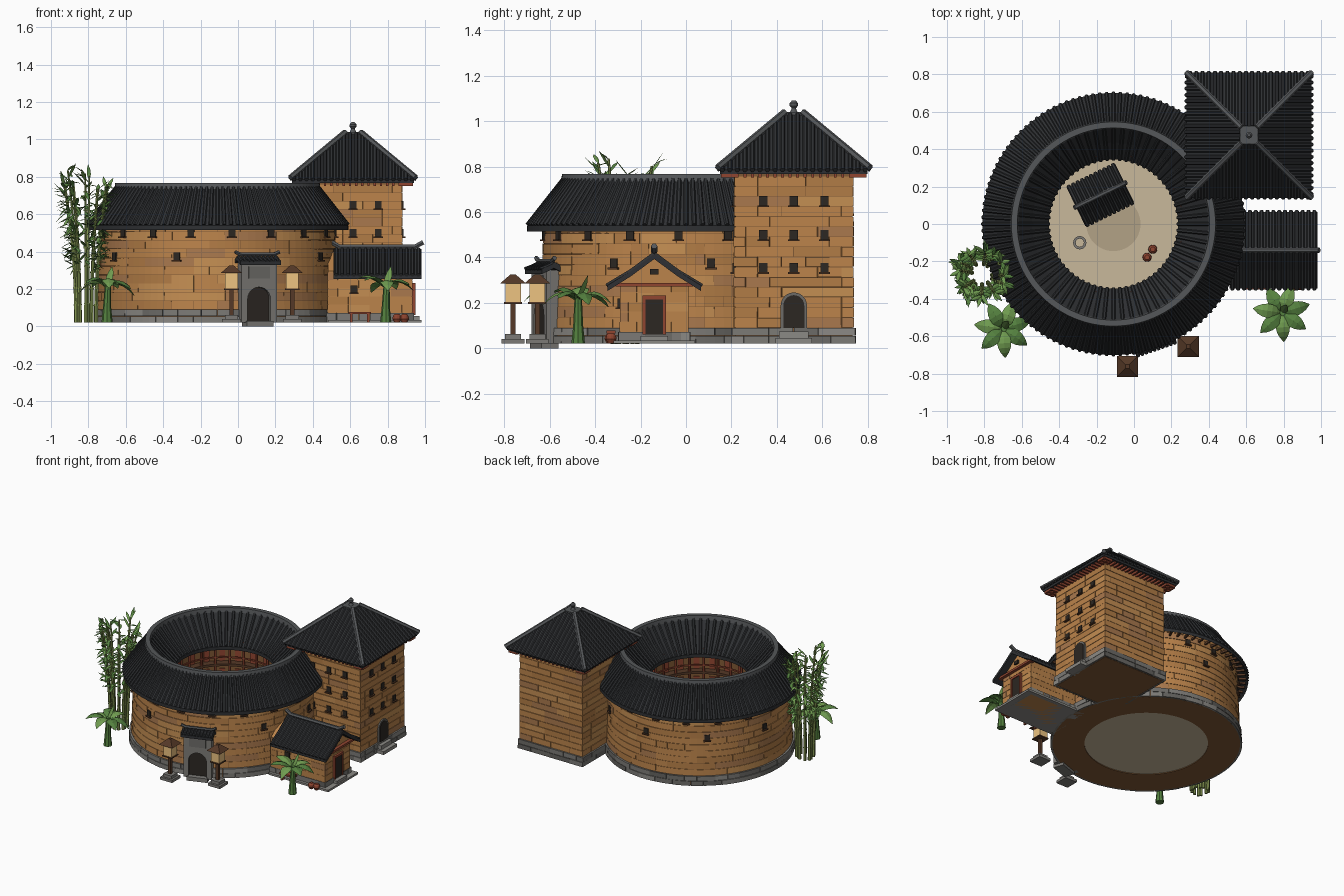
import bpy, bmesh, random
from math import sin, cos, pi, radians
from mathutils import Matrix, Vector as V

if "Cube" in bpy.data.objects:
    bpy.data.objects.remove(bpy.data.objects["Cube"])
random.seed(4)

def mat(n, *c):
    m = bpy.data.materials.new(n); m.diffuse_color = (*c, 1); return m
EARTH = [mat("earth%d" % i, *c) for i, c in enumerate([(.50, .23, .07), (.44, .20, .06), (.55, .27, .085), (.40, .19, .075)])]
STONE = [mat("stone%d" % i, c, c * .97, c * .9) for i, c in enumerate([.2, .15, .26, .12])]
TILE = mat("tile", .028, .030, .033); RIDGE = mat("ridge", .09, .095, .10); DARK = mat("dark", .025, .02, .016)
WOOD = mat("wood", .09, .04, .02); RED = mat("red_wood", .28, .06, .03); MUD = mat("core", .22, .10, .035)
SAND = mat("sand", .58, .48, .33); SAND2 = mat("sand_dark", .45, .36, .24); GLOW = mat("lamp", .85, .55, .22)
LEAF = [mat("leaf", .09, .22, .05), mat("leaf_light", .16, .33, .08)]; STEM = mat("stem", .25, .33, .09)
CX = -.11
I = Matrix.Identity(4)

def obj(name, bm, *mats):
    bmesh.ops.recalc_face_normals(bm, faces=bm.faces[:])
    me = bpy.data.meshes.new(name); bm.to_mesh(me); bm.free()
    for m in mats: me.materials.append(m)
    o = bpy.data.objects.new(name, me); bpy.context.collection.objects.link(o)
    return o

def frame(x, y, a): return Matrix.Translation((x, y, 0)) @ Matrix.Rotation(a, 4, 'Z')

def box(bm, x, y, z, M=I, mi=0):
    c = V(((x[0]+x[1])/2, (y[0]+y[1])/2, (z[0]+z[1])/2))
    r = bmesh.ops.create_cube(bm, size=1, matrix=M @ Matrix.Translation(c) @ Matrix.Diagonal((x[1]-x[0], y[1]-y[0], z[1]-z[0], 1)))
    for f in {f for v in r['verts'] for f in v.link_faces}: f.material_index = mi

def tube(bm, pts, r, n=6, M=I):
    pts = [M @ V(p) for p in pts]; rings = []
    for i, p in enumerate(pts):
        d = (pts[min(i+1, len(pts)-1)] - pts[max(i-1, 0)]).normalized()
        u = d.cross(V((0, 0, 1)) if abs(d.z) < .95 else V((1, 0, 0))).normalized(); w = d.cross(u)
        ri = r[i] if isinstance(r, list) else r
        rings.append([bm.verts.new(p + ri*(u*cos(2*pi*k/n) + w*sin(2*pi*k/n))) for k in range(n)])
    for a, b in zip(rings, rings[1:]):
        for k in range(n): bm.faces.new((a[k], a[k-1], b[k-1], b[k]))
    bm.faces.new(rings[0]); bm.faces.new(rings[-1])

def lathe(name, prof, m, x=CX, y=0, n=80, closed=True):
    bm = bmesh.new()
    R = [[bm.verts.new((x + r*cos(2*pi*k/n), y + r*sin(2*pi*k/n), z)) for r, z in prof] for k in range(n)]
    for k in range(n):
        for j in range(0 if closed else 1, len(prof)):
            bm.faces.new((R[k-1][j-1], R[k][j-1], R[k][j], R[k-1][j]))
    if not closed:
        for j in (0, -1): bm.faces.new([q[j] for q in R])
    return obj(name, bm, m)

def prism(bm, prof, y0, y1, M=I):
    """x-z outline extruded along y"""
    a, b = [[bm.verts.new(M @ V((x, y, z))) for x, z in prof] for y in (y0, y1)]
    bm.faces.new(a); bm.faces.new(b)
    for k in range(len(a)): bm.faces.new((a[k-1], a[k], b[k], b[k-1]))

def courses(name, c, pts, z0, z1, rows, s0, s1, dep, mats, run):
    """rows of random-length blocks around a closed loop, scaled from its centre"""
    bm = bmesh.new(); n = len(pts); h = (z1-z0)/rows
    for r in range(rows):
        za, zb = z0 + r*h, z0 + (r+1)*h - .0025
        i = random.randint(0, 3); end = i + n
        while i < end:
            j = min(i + random.randint(*run), end); q = []; e = random.uniform(0, dep*.4)
            for k in range(i, j+1):
                p = V(pts[k % n])
                if k == j: p = p.lerp(V(pts[(k-1) % n]), .05)
                row = []
                for z, d in ((za, -.012), (za, e), (zb, e), (zb, -.012)):
                    s = s0 + (s1-s0)*(z-z0)/(z1-z0) + d
                    row.append(bm.verts.new((c[0] + p.x*s, c[1] + p.y*s, z)))
                q.append(row)
            mi = random.choice([0, 0, 0, 1, 1, 2, 3]); fs = [bm.faces.new(q[0]), bm.faces.new(q[-1])]
            for a, b in zip(q, q[1:]): fs += [bm.faces.new((a[t-1], a[t], b[t], b[t-1])) for t in range(4)]
            for f in fs: f.material_index = mi
            i = j
    return obj(name, bm, *mats)

def rect(hx, hy, n=10):
    cs = [(hx, -hy), (hx, hy), (-hx, hy), (-hx, -hy)]
    return [V(cs[i]).lerp(V(cs[(i+1) % 4]), k/n) for i in range(4) for k in range(n)]

def arch(w, z0, zs, n=12): return [(-w, z0)] + [(-w*cos(pi*k/n), zs + w*sin(pi*k/n)) for k in range(n+1)] + [(w, z0)]

def window(bm, M, z, y=0):
    box(bm, (-.018, .018), (y-.006, y+.03), (z-.02, z+.02), M)
    box(bm, (-.025, .025), (y-.016, y+.02), (z-.028, z-.02), M, 1)

def gable(name, M, L, hw, ze, zr, n, r=.011):
    """tiled gable roof, ridge on local x, with upturned ridge ends"""
    bm = bmesh.new(); h = L/2
    prof = [(-hw, ze), (-hw*.5, ze+(zr-ze)*.46), (0, zr), (hw*.5, ze+(zr-ze)*.46), (hw, ze)]
    prism(bm, prof + [(x, z-.022) for x, z in prof[::-1]], -h, h, M @ Matrix.Rotation(pi/2, 4, 'Z'))
    for k in range(n):
        x = -h + L*(k+.5)/n
        for s in (-1, 1): tube(bm, [(x, s*(hw+.005), ze), (x, s*hw*.5, prof[1][1]), (x, 0, zr)], r, 6, M)
    obj(name + "_tiles", bm, TILE)
    bm = bmesh.new()
    t = min(.035, L*.1)
    tube(bm, [(-h-.01, 0, zr+t), (-h+t, 0, zr+.01), (h-t, 0, zr+.01), (h+.01, 0, zr+t)], r*1.3, 6, M)
    obj(name + "_ridge", bm, RIDGE)

# round house: core, stone base, rammed earth courses
circ = [(cos(2*pi*k/96), sin(2*pi*k/96)) for k in range(96)]
lathe("ring_core", [(.425, .02), (.645, .02), (.62, .6), (.53, .70), (.425, .61)], MUD)
courses("ring_stone_base", (CX, 0), circ, .02, .092, 2, .657, .655, .008, STONE, (2, 4))
courses("ring_earth_wall", (CX, 0), circ, .092, .6, 11, .643, .624, .006, EARTH, (2, 8))
lathe("courtyard_floor", [(.43, .025), (.43, .045)], SAND, closed=False)
lathe("courtyard_circle", [(.145, .04), (.145, .048)], SAND2, n=48, closed=False)

# galleries inside the ring
for i, z in enumerate((.22, .39)):
    lathe("gallery_floor%d" % i, [(.37, z), (.44, z), (.44, z+.018), (.37, z+.018)], WOOD)
    lathe("gallery_rail%d" % i, [(.373, z+.06), (.383, z+.06), (.383, z+.07), (.373, z+.07)], RED)
bm = bmesh.new()
for k in range(24):
    M = frame(CX, 0, 2*pi*k/24)
    tube(bm, [(.38, 0, .04), (.38, 0, .58)], .009, 6, M)
    for z in (.05, .24, .41): box(bm, (.415, .43), (-.02, .02), (z, z+.11), M @ Matrix.Rotation(pi/24, 4, 'Z'))
obj("gallery_columns_doors", bm, RED)

# ring roof
out = [(.70, .54), (.62, .642), (.535, .75)]; inn = [(.345, .55), (.435, .642), (.525, .75)]
lathe("ring_roof", out + inn[::-1] + [(r, z-.025) for r, z in inn] + [(r, z-.025) for r, z in out[::-1]], TILE, n=96)
bm = bmesh.new()
for p, n in ((out, 120), (inn, 64)):
    for k in range(n): tube(bm, [(r, 0, z+.003) for r, z in p], .0105, 6, frame(CX, 0, 2*pi*k/n))
obj("ring_roof_ribs", bm, TILE)
lathe("ring_ridge", [(.508, .735), (.552, .735), (.546, .767), (.514, .767)], RIDGE, n=96)
bm = bmesh.new()
for k in range(72): box(bm, (.61, .685), (-.006, .006), (.525, .54), frame(CX, 0, 2*pi*k/72))
obj("ring_rafters", bm, WOOD)
bm = bmesh.new()
for k in range(18): window(bm, frame(CX, 0, radians(7+20*k)), .5, -.63)
for k in range(9): window(bm, frame(CX, 0, radians(-20+40*k)), .375, -.634) if k not in (1,) else None
obj("ring_windows", bm, DARK, WOOD)

# gate, turned to face away from the ring centre
G = frame(CX, 0, radians(19))
bm = bmesh.new()
prism(bm, [(-.1, .02), (-.1, .345), (.1, .345), (.1, .02)] + arch(.065, .02, .145)[::-1], -.685, -.6, G)
obj("gate_surround", bm, STONE[0])
bm = bmesh.new(); prism(bm, arch(.066, .02, .145), -.662, -.62, G); obj("gate_door", bm, DARK)
bm = bmesh.new(); box(bm, (-.075, .075), (-.70, -.62), (0, .03), G); obj("gate_step", bm, STONE[0])
bm = bmesh.new(); box(bm, (-.06, .06), (-.69, -.68), (.255, .32), G); obj("gate_panel", bm, STONE[1])
gable("gate_roof", G @ Matrix.Translation((0, -.655, 0)), .23, .055, .35, .375, 10, .008)

# lanterns
for i, (x, y) in enumerate(((-.035, -.762), (.29, -.655))):
    M = frame(x, y, 0); bm = bmesh.new()
    box(bm, (-.05, .05), (-.05, .05), (.02, .04), M); box(bm, (-.035, .035), (-.035, .035), (.04, .062), M)
    obj("lantern_base%d" % i, bm, STONE[0])
    bm = bmesh.new(); box(bm, (-.011, .011), (-.011, .011), (.06, .2), M)
    box(bm, (-.04, .04), (-.04, .04), (.195, .203), M)
    bmesh.ops.create_cone(bm, cap_ends=True, segments=4, radius1=.08, radius2=.015, depth=.04,
                          matrix=M @ Matrix.Translation((0, 0, .306)) @ Matrix.Rotation(pi/4, 4, 'Z'))
    obj("lantern_post_roof%d" % i, bm, WOOD)
    bm = bmesh.new(); box(bm, (-.034, .034), (-.034, .034), (.203, .288), M); obj("lantern_lamp%d" % i, bm, GLOW)

# square tower
T = (.615, .475); TM = frame(*T, 0); hw = .335
bm = bmesh.new(); box(bm, (-.258, .258), (-.258, .258), (.02, .77), TM); obj("tower_core", bm, MUD)
sq = rect(1, 1)
courses("tower_stone_base", T, sq, .02, .092, 2, .272, .271, .008, STONE, (2, 3))
courses("tower_earth_wall", T, sq, .092, .76, 15, .264, .262, .005, EARTH, (2, 6))
bm = bmesh.new()
for a in (0, pi/2):
    for x in (-.135, 0, .135):
        for z in (.355, .5, .65): window(bm, TM @ Matrix.Rotation(a, 4, 'Z') @ Matrix.Translation((x, 0, 0)), z, -.264)
obj("tower_windows", bm, DARK, WOOD)
E = TM @ Matrix.Rotation(pi/2, 4, 'Z')
bm = bmesh.new(); prism(bm, arch(.058, .09, .188), -.274, -.25, E); obj("tower_door_frame", bm, STONE[1])
bm = bmesh.new(); prism(bm, arch(.046, .09, .188), -.278, -.25, E); obj("tower_door", bm, DARK)
bm = bmesh.new(); box(bm, (-.08, .08), (-.33, -.25), (.02, .045), E); box(bm, (-.065, .065), (-.30, -.25), (.045, .075), E)
obj("tower_steps", bm, STONE[2])
hz = lambda d: .785 + (hw-d)/(hw-.045)*.245
bm = bmesh.new()
bmesh.ops.create_cone(bm, cap_ends=True, segments=4, radius1=hw*2**.5, radius2=.045*2**.5, depth=.245,
                      matrix=TM @ Matrix.Translation((0, 0, .9075)) @ Matrix.Rotation(pi/4, 4, 'Z'))
box(bm, (-.325, .325), (-.325, .325), (.768, .786), TM)
hips = bmesh.new(); raft = bmesh.new()
for s in range(4):
    M = TM @ Matrix.Rotation(s*pi/2, 4, 'Z')
    for k in range(20):
        u = -.315 + .63*k/19; d = max(abs(u), .045)
        tube(bm, [(u, -hw-.003, hz(hw)), (u, -d, hz(d))], .011, 6, M)
        box(raft, (u-.006, u+.006), (-.315, -.25), (.752, .77), M)
    tube(hips, [(hw, -hw, hz(hw)+.01), (.04, -.04, hz(.04)+.005)], .016, 6, M)
obj("tower_roof", bm, TILE); obj("tower_rafters", raft, RED)
box(hips, (-.048, .048), (-.048, .048), (1.01, 1.04), TM); obj("tower_hips", hips, RIDGE)
lathe("tower_finial", [(.022, 1.03), (.012, 1.05), (.01, 1.058), (.018, 1.068), (.018, 1.08), (.008, 1.092)], RIDGE, *T, n=12, closed=False)

# side house and small courtyard shrine
def house(name, M, x0, x1, hy, z0, ze, zr):
    bm = bmesh.new()
    prism(bm, [(-hy, z0), (-hy, ze), (0, zr), (hy, ze), (hy, z0)], x0, x1, M @ Matrix.Rotation(-pi/2, 4, 'Z'))
    obj(name + "_walls", bm, EARTH[0])
H = frame(.72, -.14, 0)
house("side_house", H, -.24, .21, .15, .02, .295, .40)
courses("side_house_courses", (.705, -.14), rect(.225, .15, 8), .075, .29, 5, 1.005, 1.005, .02, EARTH, (2, 4))
courses("side_house_stone", (.705, -.14), rect(.23, .155, 8), .02, .075, 1, 1.02, 1.02, .02, STONE, (1, 3))
gable("side_house_roof", frame(.745, -.14, 0), .47, .205, .275, .415, 15)
bm = bmesh.new(); box(bm, (-.24, .26), (-.18, .18), (.02, .035), H); box(bm, (.2, .25), (-.06, .06), (.035, .055), H)
obj("side_house_slab", bm, STONE[2])
bm = bmesh.new()
for y in (-.045, .045): box(bm, (.2, .228), (y-.007, y+.007), (.06, .225), H)
box(bm, (.2, .228), (-.052, .052), (.215, .232), H); box(bm, (.2, .235), (-.17, .17), (.272, .288), H)
box(bm, (-.13, -.01), (-.21, -.17), (.065, .078), H)
for x in (-.12, -.03): box(bm, (x, x+.012), (-.205, -.175), (.02, .066), H)
obj("side_house_red_timber", bm, RED)
bm = bmesh.new(); box(bm, (.2, .222), (-.04, .04), (.06, .216), H); box(bm, (.2, .222), (-.018, .018), (.325, .35), H)
window(bm, H @ Matrix.Translation((-.1, 0, 0)), .2, -.155); obj("side_house_door", bm, DARK, WOOD)
S = frame(-.18, .155, radians(26))
house("shrine", S, -.12, .12, .08, .04, .18, .235)
gable("shrine_roof", S, .29, .115, .175, .25, 11, .01)

# well and jars
lathe("well", [(.036, .04), (.036, .085), (.022, .085), (.022, .04)], STONE[0], -.29, -.1, 12)
for i, (x, y, z) in enumerate(((.1, -.135, .045), (.07, -.178, .045), (.85, -.335, .02), (.89, -.33, .02))):
    lathe("jar%d" % i, [(.013, z), (.024, z+.02), (.022, z+.035), (.013, z+.045)], RED, x, y, 12, False)

# plants
def leaf(bm, p, a, up, L, w, droop, mi, n=4):
    d = V((cos(a), sin(a), 0)); s = V((-sin(a), cos(a), 0)); rows = []
    for k in range(n+1):
        t = k/n; c = V(p) + d*L*t + V((0, 0, up*t - droop*t*t)); ww = w*sin(pi*(.06 + .93*t))**.8
        rows.append([bm.verts.new(c + s*ww*j + V((0, 0, -abs(j)*ww*.3))) for j in (-1, 0, 1)])
    for r, q in zip(rows, rows[1:]):
        for j in (0, 1): bm.faces.new((r[j], r[j+1], q[j+1], q[j])).material_index = mi

for i, (x, y) in enumerate(((-.70, -.56), (.79, -.475))):
    bm = bmesh.new(); tube(bm, [(x, y, .02), (x, y, .1), (x+.005, y, .23)], [.03, .022, .016], 8)
    obj("banana_trunk%d" % i, bm, LEAF[0])
    bm = bmesh.new()
    for k in range(7): leaf(bm, (x, y, .21), k*2*pi/7 + .3, random.uniform(.14, .2), .155, .038, random.uniform(.14, .2), k % 2, 6)
    leaf(bm, (x, y, .22), 1, .1, .05, .022, 0, 1)
    obj("banana_leaves%d" % i, bm, *LEAF)

st, lv = bmesh.new(), bmesh.new()
for k in range(12):
    a = 2*pi*k/12 + random.uniform(-.2, .2); h = random.uniform(.72, .88); b = random.uniform(.045, .065)
    pos = lambda t: V((-.81 + cos(a)*(b + .065*t*t), -.27 + sin(a)*(b + .065*t*t), .02 + (h-.02)*t))
    tube(st, [pos(t/8) for t in range(9)], [.011 - .0007*t for t in range(9)], 6)
    for t in range(1, 8): tube(st, [pos(t/8), pos(t/8 + .008)], .0125, 6)
    for t in range(26):
        leaf(lv, pos(.42 + .58*t/25), a + random.uniform(-1.7, 1.7), random.uniform(-.03, .07) + (.03 if t > 20 else 0),
             random.uniform(.05, .075), .011, random.uniform(0, .04), t % 2, 3)
obj("bamboo_stalks", st, STEM); obj("bamboo_leaves", lv, *LEAF)

for m in bpy.data.materials:
    if m.users and not m.is_grease_pencil:
        m.use_nodes = True
        m.node_tree.nodes["Principled BSDF"].inputs["Base Color"].default_value = m.diffuse_color
